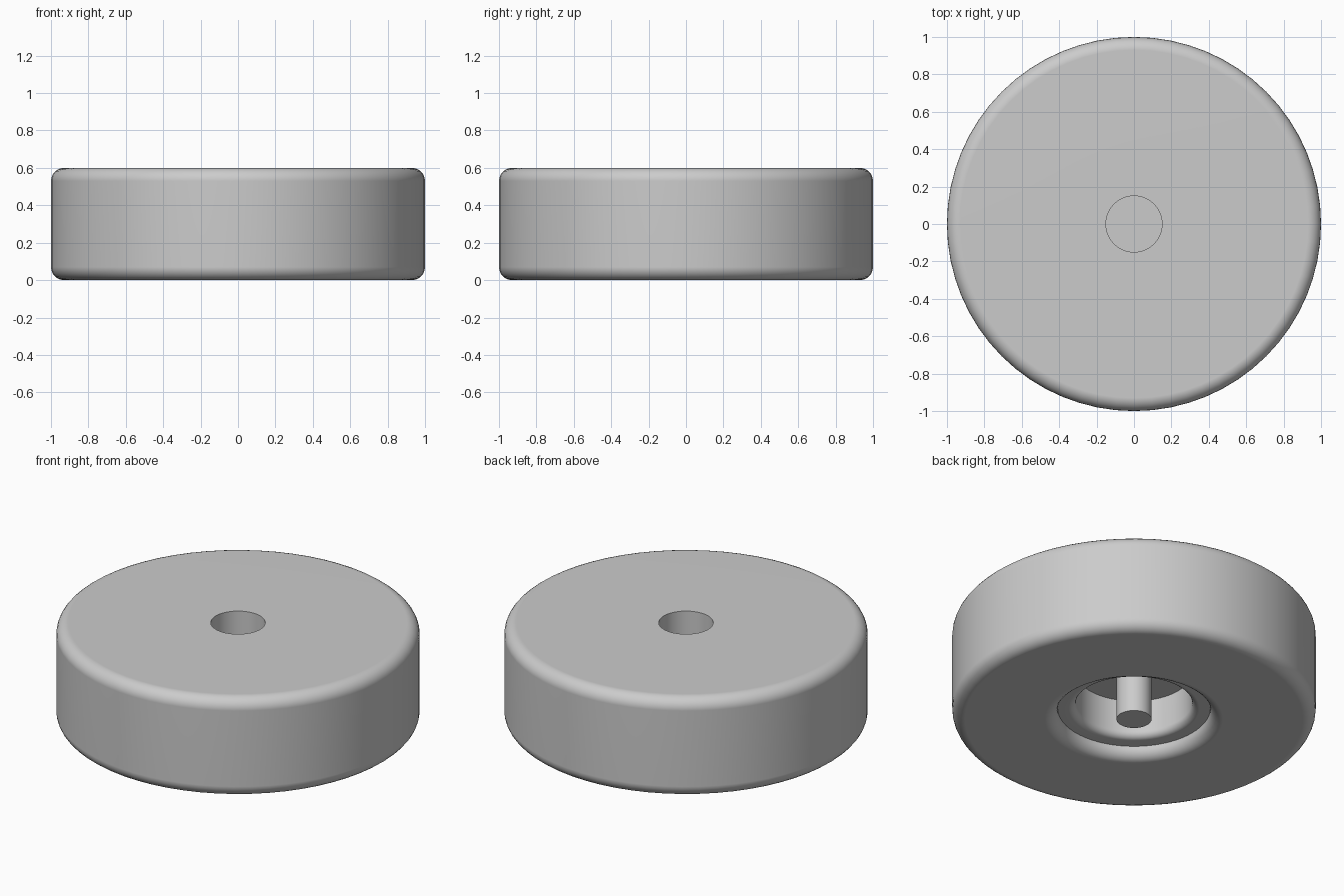
import bpy, bmesh
from math import radians, cos, sin, pi
from mathutils import Vector

cube = bpy.data.objects.get("Cube")
if cube:
    bpy.data.objects.remove(cube, do_unlink=True)

grey = bpy.data.materials.new("light_grey")
grey.use_nodes = True
colour = (0.6, 0.6, 0.6, 1)
grey.diffuse_color = colour
grey.node_tree.nodes["Principled BSDF"].inputs["Base Color"].default_value = colour


def arc(r, z, radius, start, end, steps=6):
    """Profile points of a rounded corner centred on (r, z)."""
    angles = [radians(start + (end - start) * i / steps) for i in range(steps + 1)]
    return [(r + radius * cos(a), z + radius * sin(a)) for a in angles]


def lathe(name, profile, sides):
    """Turn a (radius, height) profile around the z axis."""
    bm = bmesh.new()
    verts = [bm.verts.new((r, 0, z)) for r, z in profile]
    edges = [bm.edges.new(pair) for pair in zip(verts, verts[1:])]
    bmesh.ops.spin(bm, geom=verts + edges, cent=(0, 0, 0), axis=(0, 0, 1),
                   angle=2 * pi, steps=sides, use_merge=True)
    bmesh.ops.remove_doubles(bm, verts=bm.verts, dist=0.0005)
    bmesh.ops.recalc_face_normals(bm, faces=bm.faces)
    mesh = bpy.data.meshes.new(name)
    bm.to_mesh(mesh)
    bm.free()
    mesh.materials.append(grey)
    obj = bpy.data.objects.new(name, mesh)
    bpy.context.collection.objects.link(obj)
    bpy.ops.object.select_all(action='DESELECT')
    obj.select_set(True)
    bpy.context.view_layer.objects.active = obj
    bpy.ops.object.shade_smooth_by_angle(angle=radians(32))
    weighted = obj.modifiers.new("weighted_normals", 'WEIGHTED_NORMAL')
    weighted.keep_sharp = True
    return obj


# Disc body: underside cavity, stepped rounded lip, rounded rim, blind top hole
height, rim = 0.6, 0.07
body = [(0, 0.3), (0.32, 0.3)]
body += arc(0.36, 0.11, 0.04, 180, 270)
body += arc(0.49, 0.07, 0.07, 180, 270)
body += arc(1 - rim, rim, rim, -90, 0)
body += arc(1 - rim, height - rim, rim, 0, 90)
body += [(0.15, height), (0.15, 0.4), (0, 0.4)]
lathe("disc_body", body, 64)

# Central pin, flush with the underside
lathe("centre_pin", [(0, 0), (0.097, 0), (0.097, 0.31), (0, 0.31)], 24)
